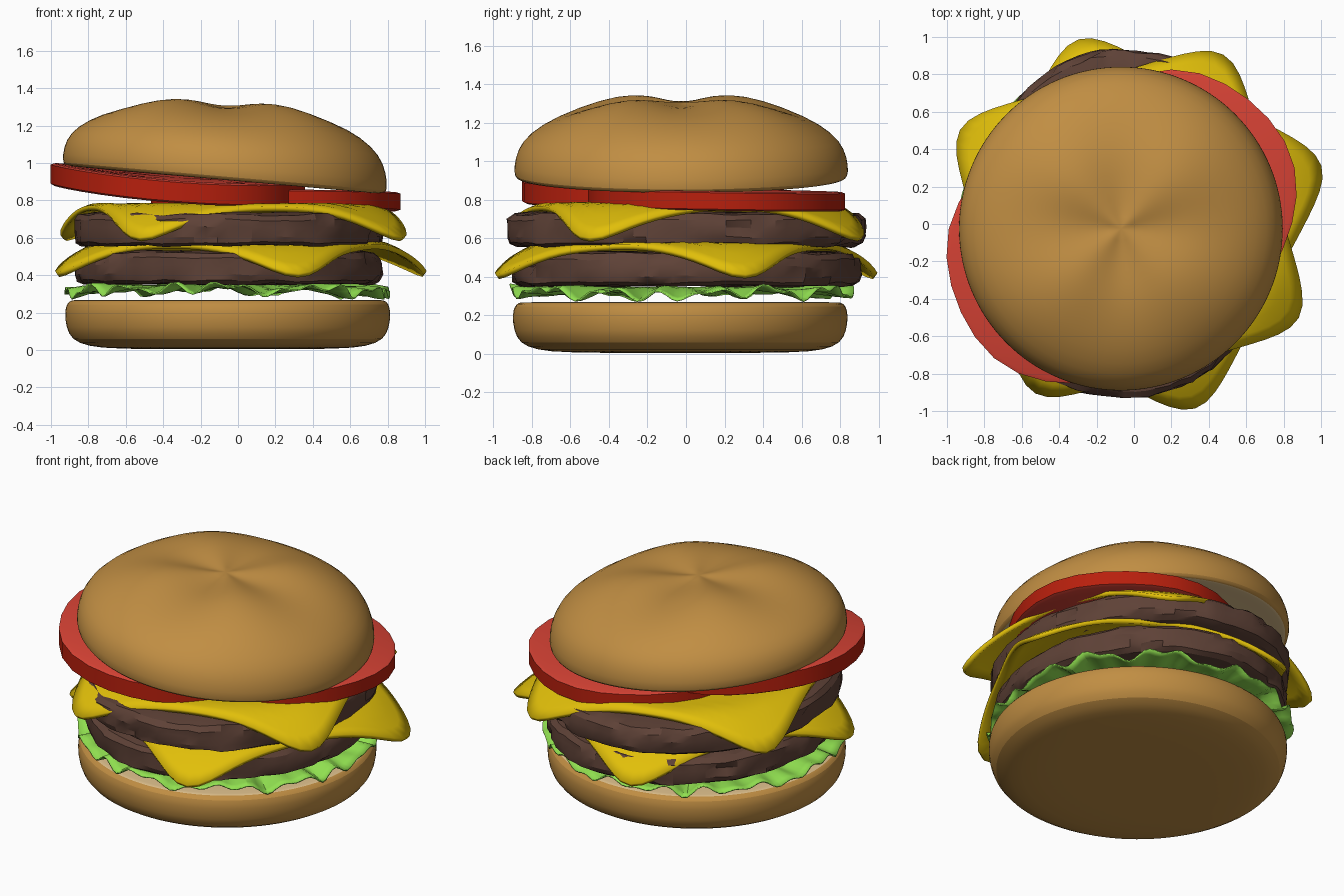
import bpy, bmesh, math, random
from mathutils import Vector, noise

random.seed(4)
if "Cube" in bpy.data.objects:
    bpy.data.objects.remove(bpy.data.objects["Cube"], do_unlink=True)


def material(name, rgb):
    m = bpy.data.materials.new(name)
    m.use_nodes = True
    color = (*rgb, 1)
    m.diffuse_color = color
    bsdf = m.node_tree.nodes["Principled BSDF"]
    bsdf.inputs["Base Color"].default_value = color
    bsdf.inputs["Roughness"].default_value = 0.7
    return m


crust = material("toasted_crust", (0.53, 0.27, 0.056))
crumb = material("bread_crumb", (0.75, 0.54, 0.27))
meat = material("grilled_meat", (0.113, 0.054, 0.038))
cheese = material("yellow_cheese", (0.75, 0.52, 0.003))
skin = material("tomato_skin", (0.48, 0.014, 0.004))
flesh = material("tomato_flesh", (0.68, 0.055, 0.035))
leaf = material("lettuce_green", (0.28, 0.74, 0.08))


def lathe(name, profile, segs, deform, mats, rule=None, angle=40):
    """Spin (radius, height) points; deform(radius, angle, height) gives each vertex."""
    bm = bmesh.new()
    rings = []
    for r, h in profile:
        if r == 0:
            rings.append([bm.verts.new(deform(0, 0, h))] * segs)
        else:
            rings.append([bm.verts.new(deform(r, math.tau * i / segs, h)) for i in range(segs)])
    for low, high in zip(rings, rings[1:]):
        for i in range(segs):
            j = (i + 1) % segs
            corners = list(dict.fromkeys((low[i], low[j], high[j], high[i])))
            bm.faces.new(corners)
    bm.normal_update()
    if rule:
        for f in bm.faces:
            f.material_index = rule(f)
    mesh = bpy.data.meshes.new(name)
    bm.to_mesh(mesh)
    bm.free()
    obj = bpy.data.objects.new(name, mesh)
    bpy.context.collection.objects.link(obj)
    for m in mats:
        mesh.materials.append(m)
    bpy.ops.object.select_all(action="DESELECT")
    obj.select_set(True)
    bpy.context.view_layer.objects.active = obj
    bpy.ops.object.shade_smooth_by_angle(angle=math.radians(angle))
    return obj


def polar(r, t, cx=0.0, cy=0.0):
    return cx + r * math.cos(t), cy + r * math.sin(t)


def thicken(obj, amount):
    mod = obj.modifiers.new("Thickness", "SOLIDIFY")
    mod.thickness = amount
    mod.offset = -1


def soften(obj):
    mod = obj.modifiers.new("Soft", "SUBSURF")
    mod.levels = mod.render_levels = 1


# Bottom bun: rounded crust with a pale cut face on top
def bottom_shape(r, t, h):
    x, y = polar(r, t, -0.055, -0.03)
    return Vector((x, y, h))


soften(lathe("bottom_bun",
             [(0, 0.005), (0.6, 0.005), (0.75, 0.02), (0.835, 0.055), (0.865, 0.12), (0.873, 0.2),
              (0.862, 0.25), (0.835, 0.268), (0.81, 0.268), (0, 0.268)],
             64, bottom_shape, [crust, crumb],
             lambda f: int(f.normal.z > 0.9 and f.calc_center_median().z > 0.2)))


# Lettuce: ruffled leaf whose waves grow toward the rim
def leaf_shape(r, t, h):
    edge = max(0, (r - 0.5) / 0.37)
    n = noise.noise(Vector((math.cos(t) * 5, math.sin(t) * 5, r * 4)))
    wave = 0.55 * math.sin(15 * t + 5 * r + 2 * math.sin(3 * t)) + 0.4 * math.sin(29 * t) + n
    x, y = polar(r + 0.035 * edge * n, t, -0.055, -0.015)
    return Vector((x, y, 0.34 - 0.025 * edge + 0.037 * edge * wave))


thicken(lathe("lettuce", [(0, 0)] + [(r, 0) for r in (0.4, 0.5, 0.6, 0.68, 0.74, 0.79, 0.83, 0.88)],
              180, leaf_shape, [leaf], angle=30), 0.008)


# Patties: slightly oval discs with craggy, chipped sides
def add_patty(name, z, rx, ry, seed):
    def shape(r, t, h):
        ca, sa = math.cos(t), math.sin(t)
        p = Vector((ca * r, sa * r, h * 2 + seed))
        bump = 0.02 * noise.noise(p * 4) + 0.012 * noise.noise(p * 13)
        if r > 0.9 and random.random() < 0.05:
            bump -= 0.03
        k = r + bump if r > 0.5 else r
        lift = 0.012 * noise.noise(p * 6)
        return Vector((-0.05 + ca * rx * k, sa * ry * k, z + h + lift * (r > 0.5)))

    lathe(name, [(0, 0), (0.6, 0), (0.95, 0), (0.99, 0.018), (1, 0.05), (1, 0.1),
                 (0.995, 0.14), (0.965, 0.167), (0.87, 0.178), (0.5, 0.178), (0, 0.178)],
          84, shape, [meat], angle=25)


add_patty("lower_patty", 0.353, 0.815, 0.905, 2)
add_patty("upper_patty", 0.557, 0.83, 0.93, 9)


# Cheese slices: rounded squares whose corners melt downward
def add_cheese(name, cx, top, turn, droop):
    half, power = 0.785, 8

    def shape(r, t, h):
        a = t + math.pi / 4
        size = (abs(math.cos(a)) ** power + abs(math.sin(a)) ** power) ** (-1 / power)
        dist = r * half * size
        sag = max(0, (dist - 0.74) / 0.28) ** 1.4
        x, y = polar(dist, t + math.radians(turn), cx, 0)
        ripple = 0.008 * noise.noise(Vector((x * 3, y * 3, top * 5))) * r
        return Vector((x, y, top - droop * sag + ripple))

    thicken(lathe(name, [(0, 0)] + [(i / 14, 0) for i in range(2, 15)],
                  96, shape, [cheese], angle=50), 0.028)


add_cheese("lower_cheese", 0.015, 0.553, 17.5, 0.165)
add_cheese("upper_cheese", -0.025, 0.757, -29, 0.175)


# Tomato slices: tilted discs, red skin around paler flesh
def add_tomato(name, cx, cy, z, radius, half, slope_x, slope_y, bend):
    def shape(r, t, h):
        wob = 1 + 0.012 * math.sin(5 * t + cx)
        x, y = polar(r * radius * wob, t, cx, cy)
        dx, dy = x - cx, y - cy
        return Vector((x, y, z + h * half + slope_x * dx + slope_y * dy + bend * dx * dx))

    lathe(name, [(0, -1), (0.5, -1), (0.97, -1), (1, -0.85), (1, 0.85), (0.97, 1), (0.5, 1), (0, 1)],
          28, shape, [skin, flesh], lambda f: int(abs(f.normal.z) > 0.85), angle=35)


add_tomato("right_tomato", 0.2, 0.15, 0.8, 0.668, 0.05, -0.01, -0.015, 0)
add_tomato("left_tomato", -0.32, -0.18, 0.862, 0.68, 0.06, -0.075, 0.025, 0.06)


# Top bun: tilted dome with four soft lobes and a dimple
def dome_shape(r, t, h):
    x, y = polar(r, t, -0.07, -0.025)
    valley = (1 + math.cos(4 * t)) / 2
    dip = 0.04 * valley * math.sin(math.pi * min(1, r / 0.84)) if h > 0.2 else 0
    tilt = -0.088 + 0.08 * h
    return Vector((x, y, 0.91 + tilt * (x + 0.07) + h - dip))


soften(lathe("top_bun",
             [(0, 0.01), (0.6, 0.008), (0.82, 0), (0.845, -0.002), (0.866, 0.012), (0.869, 0.06),
              (0.852, 0.15), (0.79, 0.24), (0.66, 0.337), (0.5, 0.4), (0.36, 0.424),
              (0.22, 0.415), (0.1, 0.4), (0, 0.397)],
             64, dome_shape, [crust, crumb],
             lambda f: int(f.normal.z < -0.9)))
